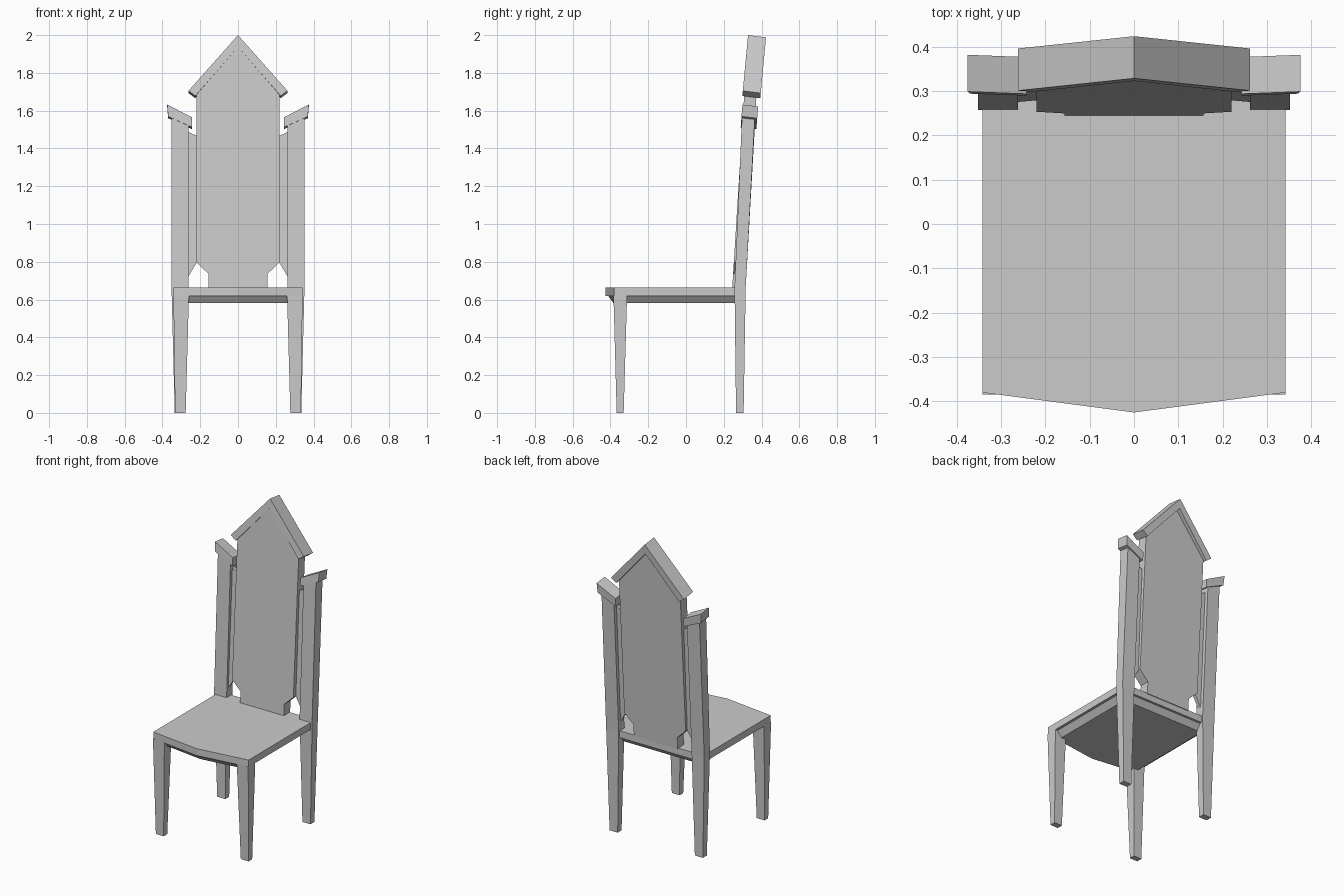
import bpy, bmesh

if "Cube" in bpy.data.objects:
    bpy.data.objects.remove(bpy.data.objects["Cube"])


def finish(name, bm, mirror=False):
    bmesh.ops.recalc_face_normals(bm, faces=bm.faces)
    me = bpy.data.meshes.new(name)
    bm.to_mesh(me)
    bm.free()
    ob = bpy.data.objects.new(name, me)
    bpy.context.collection.objects.link(ob)
    if mirror:
        mod = ob.modifiers.new("mirror", 'MIRROR')
        mod.use_mirror_merge = False
    return ob


def loft(name, rings, mirror=False):
    """Skin a stack of equal-length point rings and cap both ends."""
    bm = bmesh.new()
    vs = [[bm.verts.new(p) for p in r] for r in rings]
    n = len(vs[0])
    for a, b in zip(vs, vs[1:]):
        for i in range(n):
            j = (i + 1) % n
            bm.faces.new((a[i], a[j], b[j], b[i]))
    bm.faces.new(vs[0])
    bm.faces.new(vs[-1])
    return finish(name, bm, mirror)


def rect(x0, x1, y0, y1, z_in, z_out=None):
    """Rectangular section; the outer edge may sit at another height."""
    zo = z_in if z_out is None else z_out
    return [(x0, y0, z_in), (x1, y0, zo), (x1, y1, zo), (x0, y1, z_in)]


def leaning(name, outline, y0, depth, lean, drop=0.0, mirror=False):
    """Extrude an x-z outline backwards, leaning from y0 at z = 0.665."""
    def ring(d):
        return [(x, y0 + d + lean * (z - 0.665), z - drop * d) for x, z in outline]
    return loft(name, [ring(0), ring(depth)], mirror)


def seat_outline(x, y_side, y_mid, y_back, z):
    return [(-x, y_side, z), (0, y_mid, z), (x, y_side, z), (x, y_back, z), (-x, y_back, z)]


# Seat slab with pointed front, and the bevelled block underneath
loft("seat", [seat_outline(0.342, -0.38, -0.425, 0.305, 0.62),
              seat_outline(0.342, -0.38, -0.425, 0.305, 0.665)])
loft("seat_underside", [seat_outline(0.295, -0.345, -0.385, 0.265, 0.582),
                        seat_outline(0.325, -0.37, -0.412, 0.29, 0.62)])

# Tapered front legs
loft("front_legs", [rect(0.277, 0.333, -0.367, -0.33, 0),
                    rect(0.26, 0.342, -0.384, -0.312, 0.622)], True)

# Back legs rising into leaning posts
loft("back_posts", [rect(0.277, 0.335, 0.265, 0.305, 0),
                    rect(0.262, 0.352, 0.257, 0.316, 0.665),
                    rect(0.262, 0.352, 0.297, 0.365, 1.525, 1.575)], True)

# Slanted caps on the posts
leaning("post_caps", [(0.243, 1.512), (0.370, 1.57), (0.375, 1.632), (0.243, 1.565)],
        0.226, 0.083, 0.075, 0.12, True)

# Tall gabled back panel with a narrow foot
half = [(0.157, 0.66), (0.157, 0.737), (0.22, 0.797), (0.22, 1.69)]
panel = half + [(0, 1.95)] + [(-x, z) for x, z in reversed(half)]
leaning("back_panel", panel, 0.245, 0.065, 0.062)

# Thin strips joining panel and posts
leaning("side_strips", [(0.21, 0.81), (0.27, 0.71), (0.27, 1.49), (0.21, 1.463)],
        0.272, 0.022, 0.054, 0, True)

# Gable roof over the panel
roof = [(0, 2.0), (0.262, 1.705), (0.226, 1.678), (0, 1.938), (-0.226, 1.678), (-0.262, 1.705)]
leaning("gable_roof", roof, 0.203, 0.095, 0.094, 0.125)
